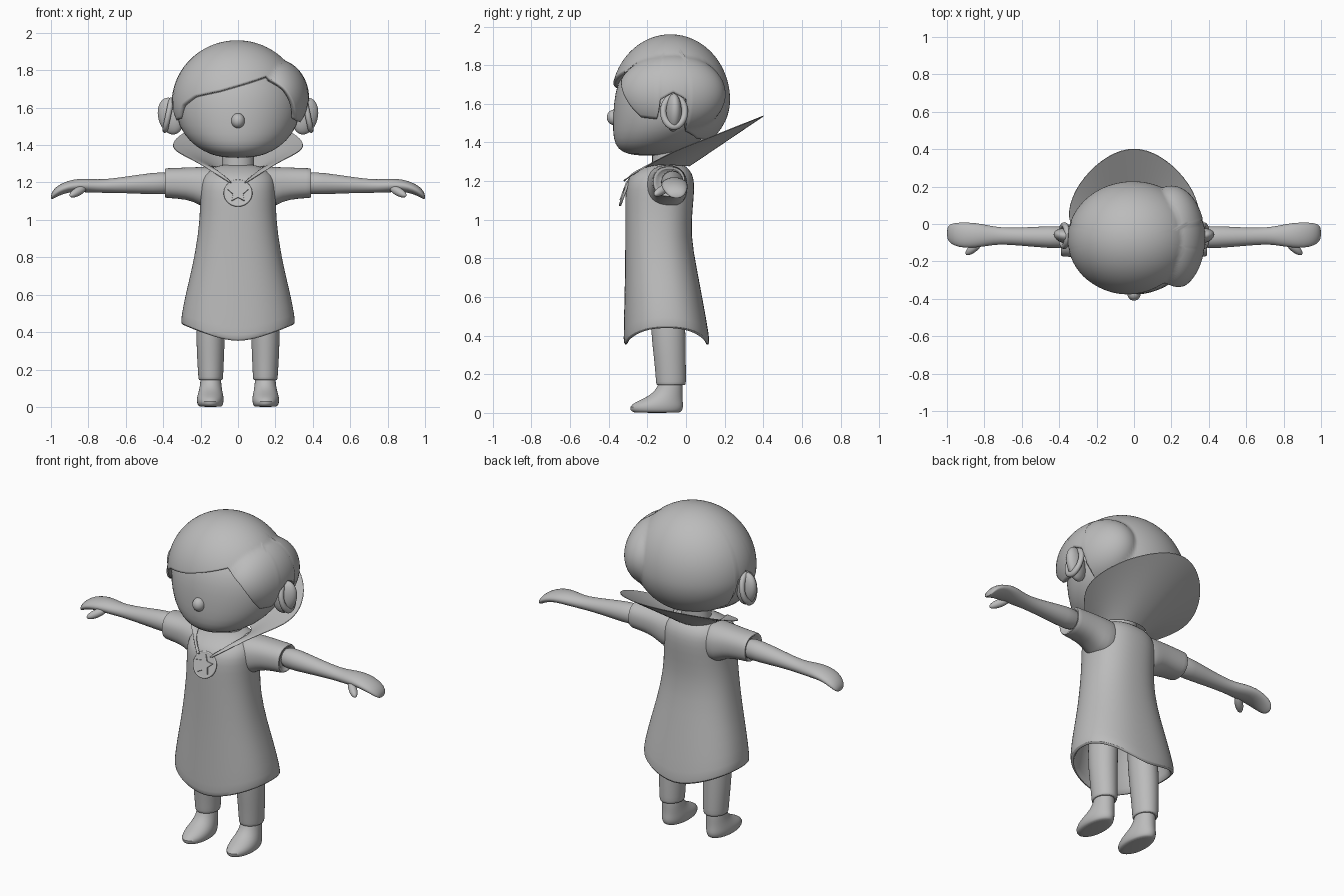
import bpy, bmesh
from math import sin, cos, pi, radians, sqrt, copysign
from mathutils import Vector, Matrix

cube = bpy.data.objects.get("Cube")
if cube:
    bpy.data.objects.remove(cube)

clay = bpy.data.materials.new("clay_grey")
clay.use_nodes = True
tint = (0.5, 0.5, 0.5, 1)
clay.diffuse_color = tint
clay.node_tree.nodes["Principled BSDF"].inputs["Base Color"].default_value = tint


def finish(name, bm, mirror=False, subsurf=0, thickness=0, angle=60):
    """Turn a bmesh into a smooth shaded object with modifiers."""
    if not thickness:
        bmesh.ops.recalc_face_normals(bm, faces=bm.faces)
    mesh = bpy.data.meshes.new(name)
    bm.to_mesh(mesh)
    bm.free()
    mesh.materials.append(clay)
    obj = bpy.data.objects.new(name, mesh)
    bpy.context.collection.objects.link(obj)
    if mirror:
        obj.modifiers.new("Mirror", "MIRROR")
    if subsurf:
        mod = obj.modifiers.new("Subdivision", "SUBSURF")
        mod.levels = mod.render_levels = subsurf
    if thickness:
        mod = obj.modifiers.new("Solidify", "SOLIDIFY")
        mod.thickness = thickness
        mod.offset = -1
    bpy.ops.object.select_all(action="DESELECT")
    obj.select_set(True)
    bpy.context.view_layer.objects.active = obj
    bpy.ops.object.shade_smooth_by_angle(angle=radians(angle))
    return obj


def bridge(bm, rows, closed=True):
    for low, high in zip(rows, rows[1:]):
        count = len(low)
        for i in range(count if closed else count - 1):
            j = (i + 1) % count
            bm.faces.new((low[i], low[j], high[j], high[i]))


def loft(name, rings, axis="z", power=2, lift=None, segments=32, **options):
    """Skin over rings of (position, centre a, centre b, radius a, radius b)."""
    bm = bmesh.new()
    rows = []
    for pos, ca, cb, ra, rb in rings:
        row = []
        for i in range(segments):
            t = 2 * pi * i / segments
            a = copysign(abs(cos(t)) ** (2 / power), cos(t))
            b = copysign(abs(sin(t)) ** (2 / power), sin(t))
            p = pos + (lift(pos, a) if lift else 0)
            co = (ca + ra * a, cb + rb * b, p) if axis == "z" else (p, ca + ra * a, cb + rb * b)
            row.append(bm.verts.new(co))
        rows.append(row)
    bridge(bm, rows)
    bm.faces.new(rows[0])
    bm.faces.new(rows[-1])
    return finish(name, bm, **options)


def blob(name, centre, radii, turn=None, **options):
    """Ellipsoid, optionally with its z axis turned to a direction."""
    bm = bmesh.new()
    rot = Vector(turn).to_track_quat("Z", "Y").to_matrix().to_4x4() if turn else Matrix()
    place = Matrix.Translation(centre) @ rot @ Matrix.Diagonal((*radii, 1))
    bmesh.ops.create_uvsphere(bm, u_segments=32, v_segments=20, radius=1, matrix=place)
    return finish(name, bm, **options)


def torus(name, matrix, major, minor, **options):
    bm = bmesh.new()
    rows = []
    for i in range(41):
        u = 2 * pi * i / 40
        rows.append([bm.verts.new(matrix @ Vector((
            (major + minor * cos(v)) * cos(u), (major + minor * cos(v)) * sin(u), minor * sin(v))))
            for v in (2 * pi * k / 10 for k in range(10))])
    bridge(bm, rows)
    bmesh.ops.remove_doubles(bm, verts=bm.verts, dist=0.0001)
    return finish(name, bm, **options)


# Head, neck, nose and ears
loft("head", [
    (1.332, 0, -.19, .04, .04), (1.338, 0, -.19, .11, .11), (1.365, 0, -.18, .185, .175),
    (1.42, 0, -.14, .262, .238), (1.5, 0, -.095, .318, .285), (1.6, 0, -.08, .338, .296),
    (1.7, 0, -.08, .325, .28), (1.8, 0, -.08, .26, .23), (1.87, 0, -.08, .13, .12)], subsurf=1)
loft("neck", [(1.2, 0, -.1, .09, .08), (1.28, 0, -.1, .085, .075), (1.4, 0, -.1, .085, .075)])
blob("nose", (0, -.372, 1.53), (.036, .038, .04))
blob("ears", (.36, -.065, 1.555), (.04, .068, .1), turn=(.25, .05, 1), mirror=True)
ear_place = (Matrix.Translation((.373, -.062, 1.56)) @ Matrix.Rotation(radians(78), 4, "Y")
             @ Matrix.Diagonal((1.35, 1, 1, 1)))
torus("ear_rims", ear_place, .056, .016, mirror=True)

# Hair: main dome joined with a side lobe, cut off along the hairline
HAIRLINE = [(-180, 1.4), (-125, 1.42), (-105, 1.46), (-103, 1.62), (-92, 1.66), (-82, 1.62),
            (-79, 1.53), (-68, 1.54), (-60, 1.61), (-45, 1.66), (-18, 1.69), (8, 1.73),
            (34, 1.77), (45, 1.7), (57, 1.58), (64, 1.53), (79, 1.52), (82, 1.62),
            (92, 1.66), (103, 1.62), (105, 1.46), (125, 1.42), (180, 1.4)]
DOME = Vector((-.005, -.08, 1.62))
LOBE, LOBE_SIZE = Vector((.205, .005, .03)), (.18, .28, .21)


def hairline(angle):
    for (a, za), (b, zb) in zip(HAIRLINE, HAIRLINE[1:]):
        if a <= angle <= b:
            return za + (zb - za) * (angle - a) / (b - a)
    return HAIRLINE[0][1]


def hair_point(angle, theta):
    d = Vector((sin(theta) * sin(angle), -sin(theta) * cos(angle), cos(theta)))
    size = (.35, .308, .34 if d.z > 0 else .28)
    reach = 1 / sqrt(sum((c / s) ** 2 for c, s in zip(d, size)))
    q = Vector(c / s for c, s in zip(d, LOBE_SIZE))
    o = Vector(c / s for c, s in zip(LOBE, LOBE_SIZE))
    disc = q.dot(o) ** 2 - q.dot(q) * (o.dot(o) - 1)
    if disc > 0:
        reach = max(reach, (q.dot(o) + sqrt(disc)) / q.dot(q))
    return DOME + d * reach


bm = bmesh.new()
columns = []
crown = bm.verts.new(hair_point(0, 0))
for i in range(180):
    degrees = -180 + 2 * i
    angle, low, high = radians(degrees), 0, pi * .9
    for _ in range(24):
        mid = (low + high) / 2
        if hair_point(angle, mid).z > hairline(degrees):
            low = mid
        else:
            high = mid
    columns.append([bm.verts.new(hair_point(angle, low * k / 40)) for k in range(1, 41)])
bridge(bm, [list(row) for row in zip(*columns)])
for i in range(180):
    bm.faces.new((crown, columns[i - 1][0], columns[i][0]))
bmesh.ops.recalc_face_normals(bm, faces=bm.faces)
finish("hair", bm, thickness=.03)


# Tunic with a hem that rises at the sides
def hem_lift(z, side):
    return .09 * abs(side) ** 1.5 * max(0, 1 - (z - .35) / .4)


loft("tunic", [
    (.75, 0, -.12, .2, .14), (.5, 0, -.1, .26, .19), (.365, 0, -.1, .275, .195),
    (.345, 0, -.1, .29, .21), (.355, 0, -.1, .305, .224), (.4, 0, -.102, .306, .222),
    (.57, 0, -.115, .28, .205), (.75, 0, -.13, .244, .186), (.92, 0, -.145, .214, .17),
    (1.06, 0, -.14, .202, .175), (1.16, 0, -.135, .205, .18), (1.22, 0, -.13, .2, .17),
    (1.26, 0, -.115, .17, .135), (1.29, 0, -.105, .11, .085), (1.295, 0, -.105, .07, .05)],
    power=2.3, lift=hem_lift, subsurf=1)
loft("sleeves", [
    (.08, -.1, 1.185, .1, .1), (.15, -.1, 1.165, .11, .118), (.21, -.095, 1.183, .1, .1),
    (.27, -.09, 1.195, .09, .085), (.38, -.088, 1.197, .086, .08), (.392, -.088, 1.197, .084, .078),
    (.392, -.085, 1.197, .068, .066), (.37, -.08, 1.197, .06, .06)],
    axis="x", power=2.3, mirror=True, subsurf=1)

# Arms with mitten hands and thumbs
loft("arms", [
    (.34, -.072, 1.197, .06, .062), (.45, -.07, 1.195, .06, .059), (.6, -.068, 1.187, .048, .044),
    (.72, -.063, 1.18, .044, .035), (.78, -.062, 1.182, .055, .037), (.85, -.06, 1.186, .067, .036),
    (.91, -.06, 1.178, .068, .031), (.96, -.055, 1.158, .062, .029), (.99, -.05, 1.135, .046, .024),
    (1.0, -.05, 1.122, .025, .012)], axis="x", mirror=True, subsurf=1)
blob("thumbs", (.855, -.125, 1.152), (.023, .023, .062), turn=(.08, -.07, -.045), mirror=True)

# Trouser legs and shoes
loft("trouser_legs", [
    (.7, .13, -.1, .08, .09), (.42, .147, -.093, .078, .09), (.28, .147, -.083, .073, .082),
    (.17, .146, -.078, .067, .078), (.148, .146, -.078, .066, .077), (.142, .146, -.078, .06, .07),
    (.15, .146, -.078, .045, .05)], mirror=True, subsurf=1)
loft("shoes", [
    (0, .147, -.15, .055, .115), (.006, .148, -.153, .066, .13), (.03, .149, -.155, .073, .142),
    (.055, .148, -.14, .071, .124), (.08, .147, -.112, .064, .094), (.11, .146, -.09, .058, .072),
    (.15, .146, -.08, .055, .062), (.18, .146, -.08, .05, .055)], mirror=True, subsurf=1)

# Wide standing collar, open at the front
inner = [(0, .02, 1.28), (.07, .01, 1.28), (.13, -.05, 1.285), (.15, -.12, 1.29),
         (.13, -.2, 1.28), (.09, -.275, 1.25), (.035, -.32, 1.2)]
outer = [(0, .415, 1.545), (.14, .37, 1.527), (.275, .25, 1.48), (.355, .1, 1.42),
         (.345, -.03, 1.37), (.23, -.14, 1.32), (.12, -.28, 1.26), (.05, -.325, 1.205)]
outer.pop(-2)
bm = bmesh.new()
bridge(bm, [[bm.verts.new(Vector(a).lerp(Vector(b), f)) for a, b in zip(inner, outer)]
            for f in (0, .02, .5, .98, 1)], closed=False)
bmesh.ops.recalc_face_normals(bm, faces=bm.faces)
finish("collar", bm, mirror=True, subsurf=2, thickness=.004)

# Round pendant with a raised star
pendant = Matrix.Translation((0, -.317, 1.143)) @ Matrix.Rotation(radians(70), 4, "X")
torus("pendant_rim", pendant, .07, .007)
bm = bmesh.new()
bmesh.ops.create_cone(bm, cap_ends=True, segments=40, radius1=.07, radius2=.07, depth=.012, matrix=pendant)
finish("pendant_disc", bm, angle=30)
bm = bmesh.new()
layers = []
for height, scale in ((0, 1), (.012, .92)):
    layers.append([bm.verts.new(pendant @ Vector((
        r * scale * sin(pi * k / 5), r * scale * cos(pi * k / 5), height)))
        for k in range(10) for r in ((.03 if k % 2 else .062),)])
bridge(bm, layers)
bm.faces.new(layers[1])
finish("pendant_star", bm, angle=20)
